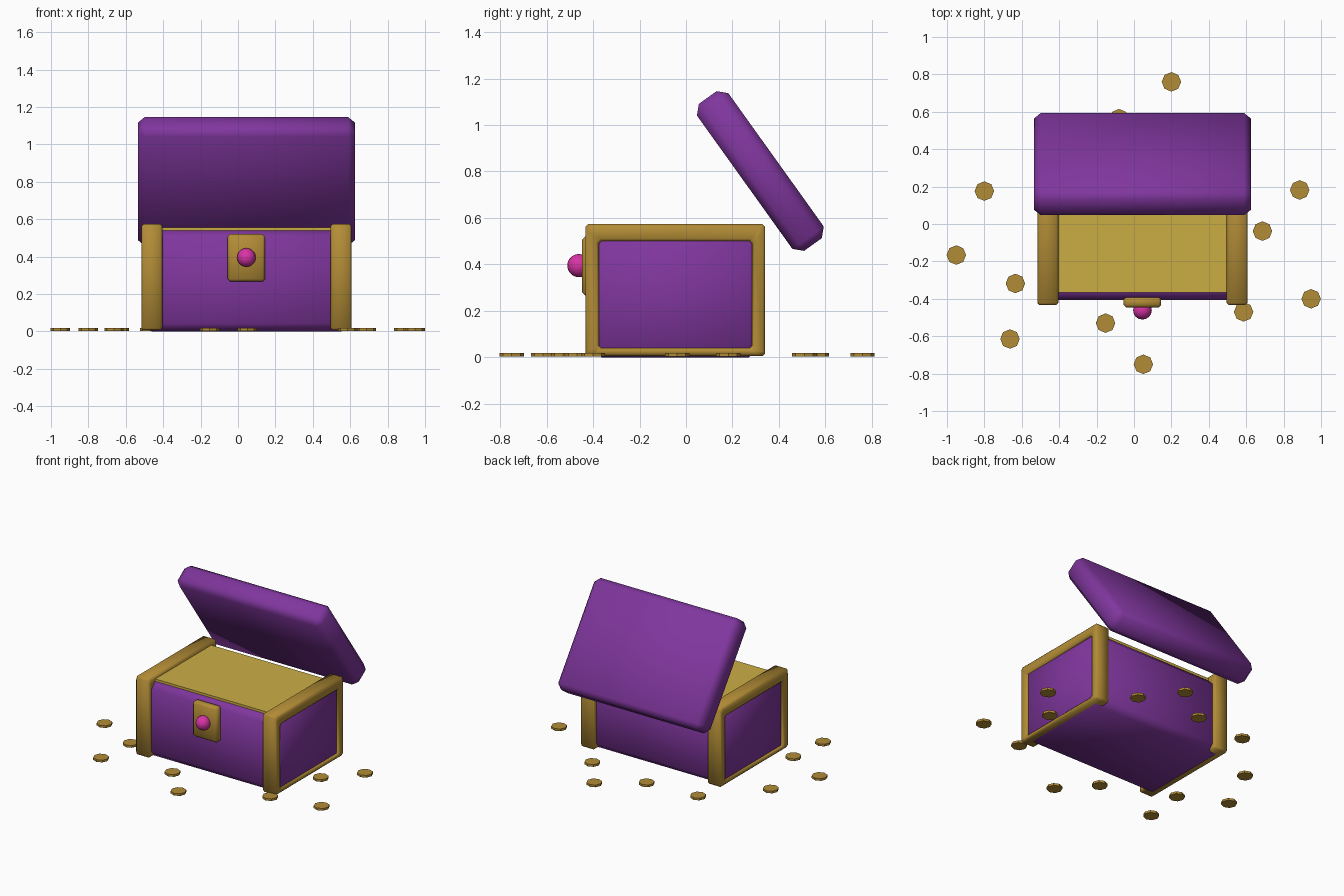
import bpy, bmesh, math
from mathutils import Vector

if "Cube" in bpy.data.objects:
    bpy.data.objects.remove(bpy.data.objects["Cube"])

CX = 0.045  # centre line of the chest


def material(name, r, g, b):
    m = bpy.data.materials.new(name)
    m.diffuse_color = (r, g, b, 1)
    m.use_nodes = True
    m.node_tree.nodes["Principled BSDF"].inputs["Base Color"].default_value = m.diffuse_color
    return m


PURPLE = material("purple", 0.216, 0.037, 0.342)
TRIM = material("trim_gold", 0.445, 0.262, 0.037)
FILL = material("treasure_gold", 0.60, 0.42, 0.06)
PINK = material("pink_gem", 0.68, 0.034, 0.376)


def finish(bm, name, mat, bevel=0, segments=1, smooth=50):
    bmesh.ops.recalc_face_normals(bm, faces=bm.faces)
    if bevel:
        bmesh.ops.bevel(bm, geom=list(bm.edges), offset=bevel, segments=segments,
                        profile=0.5, affect='EDGES')
    mesh = bpy.data.meshes.new(name)
    bm.to_mesh(mesh)
    bm.free()
    mesh.materials.append(mat)
    ob = bpy.data.objects.new(name, mesh)
    bpy.context.collection.objects.link(ob)
    if smooth:
        bpy.ops.object.select_all(action='DESELECT')
        ob.select_set(True)
        bpy.context.view_layer.objects.active = ob
        bpy.ops.object.shade_smooth_by_angle(angle=math.radians(smooth))
    return ob


def box(name, mat, lo, hi, bevel=0):
    lo, hi = Vector(lo), Vector(hi)
    bm = bmesh.new()
    bmesh.ops.create_cube(bm, size=1)
    bmesh.ops.scale(bm, vec=hi - lo, verts=bm.verts)
    bmesh.ops.translate(bm, vec=(lo + hi) / 2, verts=bm.verts)
    return finish(bm, name, mat, bevel)


def end_frame(name, side):
    # rectangular ring standing at one end of the chest
    inner_x, outer_x = CX + side * 0.45, CX + side * 0.562
    outer = (-0.433, 0.341, 0.006, 0.573)
    opening = (-0.375, 0.285, 0.04, 0.50)
    bm = bmesh.new()
    loops = []
    for x, (y0, y1, z0, z1) in ((inner_x, outer), (outer_x, outer),
                                (outer_x, opening), (inner_x, opening)):
        loops.append([bm.verts.new((x, y, z))
                      for y, z in ((y0, z0), (y1, z0), (y1, z1), (y0, z1))])
    for i in range(4):
        a, b = loops[i], loops[(i + 1) % 4]
        for j in range(4):
            k = (j + 1) % 4
            bm.faces.new((a[j], a[k], b[k], b[j]))
    return finish(bm, name, TRIM, 0.011)


# chest body with its filling
box("chest_body", PURPLE, (CX - 0.55, -0.406, 0), (CX + 0.55, 0.314, 0.54), 0.043)
box("treasure_fill", FILL, (CX - 0.46, -0.365, 0.48), (CX + 0.46, 0.275, 0.555))

# gold end frames
end_frame("left_frame", -1)
end_frame("right_frame", 1)

# open lid, tilted back
lid = box("lid", PURPLE, (-0.58, -0.389, -0.083), (0.58, 0.389, 0.083), 0.036)
lid.location = (CX, 0.32, 0.802)
lid.rotation_euler.x = math.radians(-54.4)

# lock plate and gem knob
box("lock_plate", TRIM, (CX - 0.1, -0.447, 0.266), (CX + 0.1, -0.39, 0.52), 0.014)
bm = bmesh.new()
bmesh.ops.create_uvsphere(bm, u_segments=16, v_segments=10, radius=0.05)
bmesh.ops.translate(bm, vec=(CX, -0.461, 0.395), verts=bm.verts)
finish(bm, "lock_gem", PINK)

# scattered coins
coins = [(0.2, 0.76), (-0.08, 0.563), (-0.8, 0.176), (-0.95, -0.166),
         (-0.634, -0.318), (-0.663, -0.615), (-0.152, -0.53), (0.05, -0.75),
         (0.586, -0.47), (0.947, -0.4), (0.687, -0.038), (0.886, 0.182),
         (-0.473, 0.537), (0.392, 0.509)]
for i, (x, y) in enumerate(coins):
    bm = bmesh.new()
    bmesh.ops.create_cone(bm, cap_ends=True, segments=8, radius1=0.052,
                          radius2=0.052, depth=0.016)
    bmesh.ops.translate(bm, vec=(x, y, 0.011), verts=bm.verts)
    finish(bm, f"coin_{i + 1}", TRIM, smooth=0)
